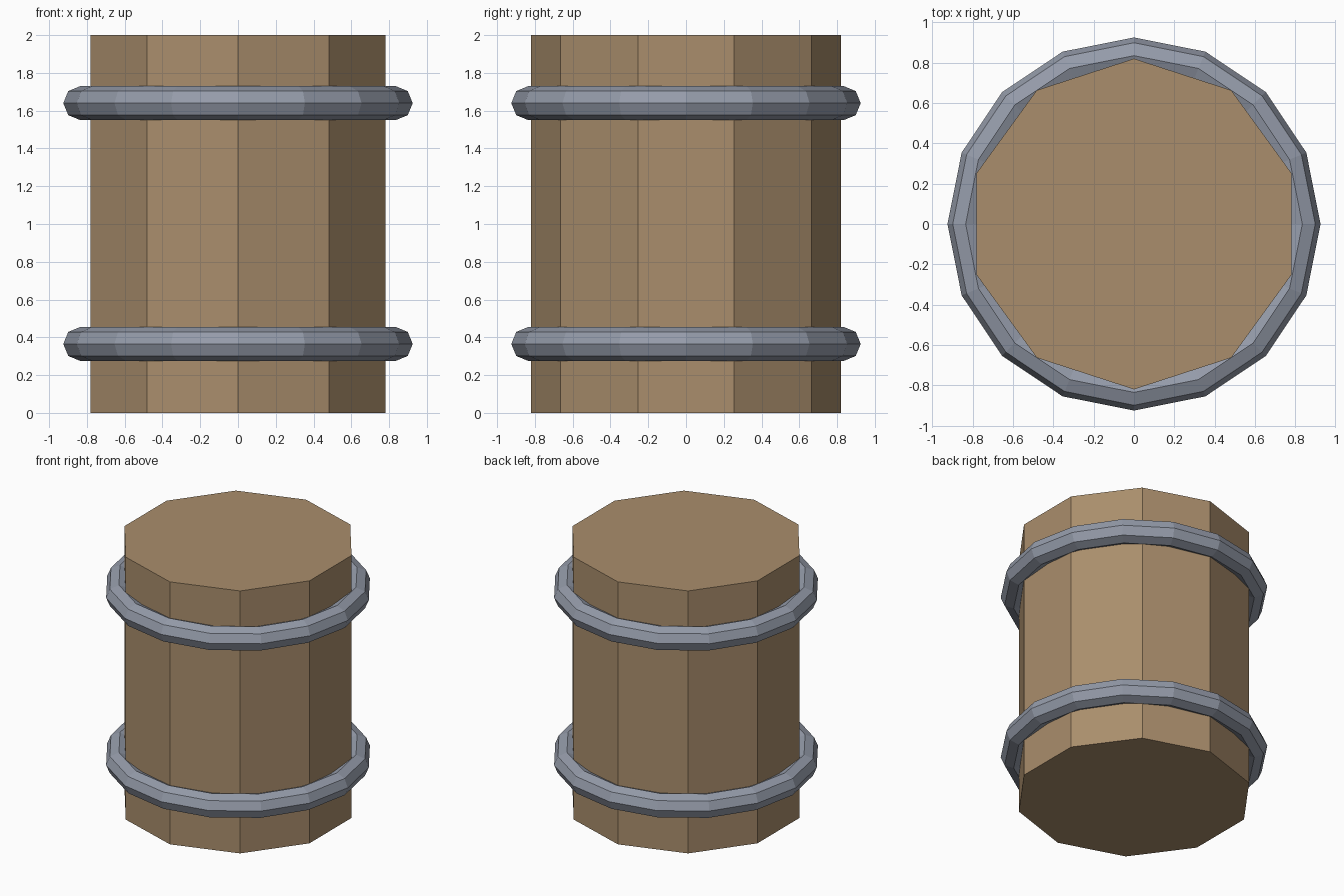
import bpy
import math

if "Cube" in bpy.data.objects:
    bpy.data.objects.remove(bpy.data.objects["Cube"])


def make_material(name, color):
    mat = bpy.data.materials.new(name)
    mat.diffuse_color = (*color, 1.0)
    mat.use_nodes = True
    mat.node_tree.nodes["Principled BSDF"].inputs["Base Color"].default_value = mat.diffuse_color
    return mat


wood = make_material("wood", (0.40, 0.27, 0.15))
metal = make_material("metal", (0.30, 0.33, 0.40))

# Ten-sided barrel body, corners pointing to front and back
bpy.ops.mesh.primitive_cylinder_add(vertices=10, radius=0.82, depth=2.0, location=(0, 0, 1))
body = bpy.context.object
body.name = "barrel_body"
body.data.materials.append(wood)

# Two octagonal-section hoops
for name, z in (("lower_hoop", 0.365), ("upper_hoop", 1.64)):
    bpy.ops.mesh.primitive_torus_add(
        major_segments=16, minor_segments=8,
        major_radius=0.835, minor_radius=0.09, location=(0, 0, z))
    hoop = bpy.context.object
    hoop.name = name
    hoop.data.materials.append(metal)
    hoop.data.shade_flat()
